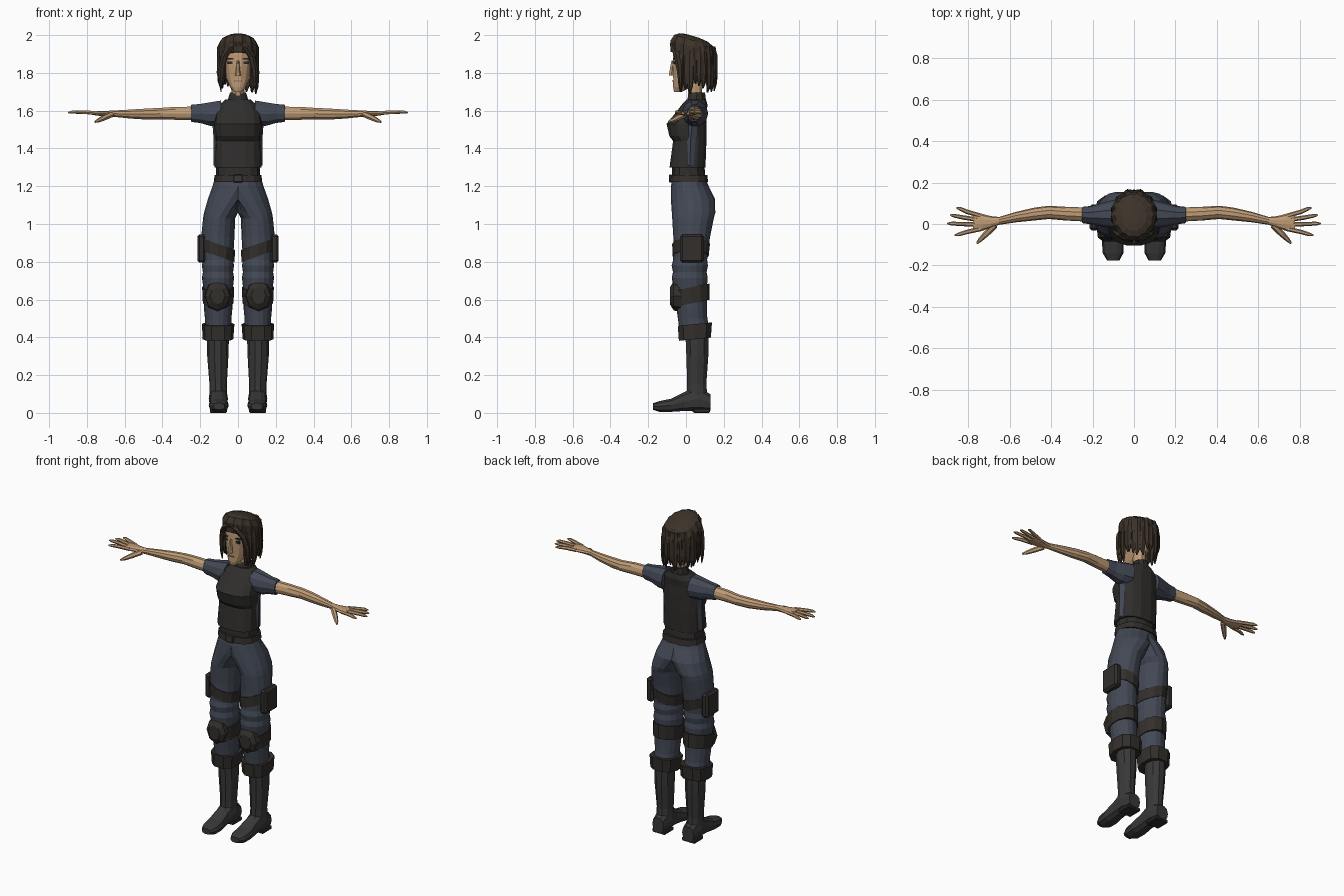
import bpy, bmesh, math, random
from mathutils import Matrix, Vector

random.seed(4)


def material(name, rgb):
    m = bpy.data.materials.new(name)
    m.diffuse_color = (*rgb, 1)
    return m


SKIN = material("skin", (0.52, 0.33, 0.18))
HAIR = material("hair", (0.045, 0.032, 0.022))
CLOTH = material("cloth", (0.055, 0.065, 0.09))
VEST = material("vest", (0.028, 0.027, 0.025))
STRAP = material("strap", (0.032, 0.028, 0.024))
BOOT = material("boot", (0.04, 0.04, 0.04))


def finish(obj, mat, mirror):
    bpy.context.collection.objects.link(obj)
    obj.data.materials.append(mat)
    if mirror:
        mod = obj.modifiers.new("mirror", 'MIRROR')
        mod.merge_threshold = 0.0005
    return obj


def loft(name, secs, mat, n=12, axis='z', p=2.0, mirror=False, tilt=(0, 0),
         half=False, flute=0.0, xf=None):
    """Skin elliptical rings; each section is (position, c1, c2, r1, r2)."""
    bm = bmesh.new()
    rings = []
    for t, c1, c2, r1, r2 in secs:
        ring = []
        for i in range(n):
            a = 2 * math.pi * i / n
            k = 1 - flute * (i % 2)
            c, s = math.cos(a), math.sin(a)
            u = r1 * k * math.copysign(abs(c) ** (2 / p), c)
            v = r2 * k * math.copysign(abs(s) ** (2 / p), s)
            t2 = t + tilt[0] * u + tilt[1] * v
            co = {'z': (c1 + u, c2 + v, t2), 'x': (t2, c1 + u, c2 + v),
                  'y': (c1 + u, t2, c2 + v)}[axis]
            co = Vector((max(co[0], 0), co[1], co[2])) if half else Vector(co)
            ring.append(bm.verts.new(xf @ co if xf else co))
        rings.append(ring)
    for a, b in zip(rings, rings[1:]):
        for i in range(n):
            j = (i + 1) % n
            bm.faces.new((a[i], a[j], b[j], b[i]))
    bm.faces.new(rings[0])
    bm.faces.new(rings[-1])
    if half:
        inner = [f for f in bm.faces if all(v.co.x < 1e-5 for v in f.verts)]
        bmesh.ops.delete(bm, geom=inner, context='FACES')
    bmesh.ops.recalc_face_normals(bm, faces=bm.faces)
    me = bpy.data.meshes.new(name)
    bm.to_mesh(me)
    bm.free()
    return finish(bpy.data.objects.new(name, me), mat, mirror)


def tube(name, pts, mat, mirror=True):
    """Tapered tube through (x, y, z, radius) points."""
    cu = bpy.data.curves.new(name, 'CURVE')
    cu.dimensions = '3D'
    cu.bevel_depth = 1.0
    cu.bevel_resolution = 1
    cu.use_fill_caps = True
    sp = cu.splines.new('POLY')
    sp.points.add(len(pts) - 1)
    for q, (x, y, z, r) in zip(sp.points, pts):
        q.co, q.radius = (x, y, z, 1), r
    sp.use_smooth = False
    return finish(bpy.data.objects.new(name, cu), mat, mirror)


def box(name, c, size, mat, mirror=False, bevel=0.0):
    bm = bmesh.new()
    bmesh.ops.create_cube(bm, size=1, matrix=Matrix.Translation(c) @ Matrix.Diagonal((*size, 1)))
    if bevel:
        bmesh.ops.bevel(bm, geom=bm.edges[:], offset=bevel, segments=1, affect='EDGES')
    me = bpy.data.meshes.new(name)
    bm.to_mesh(me)
    bm.free()
    return finish(bpy.data.objects.new(name, me), mat, mirror)


# Trousers: half body, clamped at the centre line and mirrored
loft("trousers", [
    (1.25, 0, .015, .12, .085), (1.20, 0, .02, .135, .10), (1.13, .04, .037, .12, .117),
    (1.06, .085, .04, .095, .115), (1.03, .10, .037, .085, .11), (.93, .107, .03, .088, .097),
    (.81, .106, .022, .080, .090), (.78, .106, .02, .085, .096), (.745, .106, .02, .080, .089),
    (.715, .106, .02, .085, .095), (.66, .105, .022, .078, .088), (.55, .105, .03, .075, .08),
    (.50, .105, .035, .070, .078), (.44, .105, .045, .070, .08)],
    CLOTH, n=16, half=True, mirror=True)

# Leg straps, pouches and knee pads
loft("thigh_strap", [(.895, .107, .027, .092, .100), (.83, .107, .024, .088, .096)],
     STRAP, mirror=True, tilt=(.35, 0))
box("thigh_pouch", (.193, .032, .87), (.045, .125, .15), STRAP, True, .012)
loft("knee_strap", [(.665, .105, .025, .085, .100), (.58, .105, .03, .081, .095)],
     STRAP, mirror=True, tilt=(0, .2))
loft("knee_pad", [(-.02, .108, .62, .072, .088), (-.065, .108, .62, .066, .078),
                  (-.085, .108, .62, .04, .045)], STRAP, n=8, axis='y', mirror=True)

# Boots
loft("boot_cuff", [(.47, .105, .047, .086, .094), (.39, .106, .047, .081, .088)],
     STRAP, n=10, p=2.6, mirror=True, tilt=(0, .1))
loft("boot_shaft", [(.43, .107, .058, .060, .065), (.30, .107, .060, .056, .061),
                    (.15, .105, .057, .046, .053), (.06, .105, .06, .048, .06)],
     BOOT, n=10, mirror=True)
loft("boot_foot", [(.13, .104, .055, .04, .045), (.06, .104, .075, .051, .07),
                   (-.01, .104, .06, .046, .052), (-.08, .102, .04, .053, .036),
                   (-.14, .101, .034, .05, .03), (-.175, .1, .034, .03, .018)],
     BOOT, n=10, axis='y', p=2.5, mirror=True)
box("boot_heel", (.104, .082, .012), (.09, .09, .024), VEST, True, .005)

# Waist and belt
loft("waist", [(1.24, 0, .015, .117, .088), (1.32, 0, .012, .115, .085)], VEST, p=2.4)
loft("belt", [(1.222, 0, .017, .128, .102), (1.26, 0, .017, .124, .098)], STRAP, n=14, p=2.4)
box("belt_buckle", (0, -.083, 1.241), (.05, .016, .042), BOOT, False, .004)

# Shirt under the vest, then the vest with its chest shape and collar
loft("shirt_side", [(1.31, 0, .02, .129, .05), (1.45, 0, .025, .129, .05),
                    (1.56, 0, .035, .138, .06), (1.63, 0, .05, .11, .05)], CLOTH, p=2.4)
loft("vest", [(1.30, 0, .008, .125, .097), (1.44, 0, .020, .122, .090),
              (1.465, 0, .010, .125, .100), (1.53, 0, .003, .128, .108),
              (1.585, 0, .025, .122, .085), (1.63, 0, .045, .10, .070),
              (1.66, 0, .055, .065, .052)], VEST, n=14, p=2.5)
loft("collar", [(1.64, 0, .055, .06, .055), (1.695, 0, .058, .042, .045)], VEST, n=10)

# Sleeves, arms and hands
loft("sleeve", [(.09, .048, 1.585, .07, .072), (.15, .045, 1.582, .058, .065),
                (.20, .043, 1.585, .045, .053), (.245, .043, 1.586, .040, .048),
                (.25, .043, 1.586, .036, .044)], CLOTH, n=10, axis='x', mirror=True)
loft("arm", [(.22, .045, 1.585, .034, .038), (.33, .050, 1.586, .033, .036),
             (.41, .056, 1.584, .032, .032), (.48, .048, 1.582, .031, .031),
             (.57, .033, 1.582, .025, .025), (.65, .015, 1.584, .019, .018),
             (.69, .010, 1.584, .028, .016), (.735, .008, 1.586, .042, .014),
             (.775, .008, 1.588, .038, .010)], SKIN, n=10, axis='x', mirror=True)
for label, y0, tx, ty in [("little", .040, .855, .078), ("ring", .019, .885, .043),
                          ("middle", -.003, .90, .003), ("index", -.024, .865, -.055)]:
    mx, my = (.755 + tx) / 2, (y0 + ty) / 2
    tube(label + "_finger", [(.74, y0, 1.587, .011), (mx, my, 1.592, .0105),
                             (tx - .02, ty - (ty - y0) * .15, 1.592, .009),
                             (tx, ty, 1.590, .004)], SKIN)
tube("thumb", [(.67, -.006, 1.58, .016), (.71, -.045, 1.562, .015),
               (.74, -.075, 1.547, .011), (.757, -.093, 1.540, .005)], SKIN)

# Neck and head
loft("neck", [(1.62, 0, .055, .045, .045), (1.69, 0, .048, .034, .038),
              (1.78, 0, .045, .038, .045)], SKIN, n=10)
loft("head", [(1.70, 0, -.042, .022, .022), (1.725, 0, -.022, .042, .047),
              (1.77, 0, .010, .063, .079), (1.84, 0, .025, .076, .098),
              (1.90, 0, .032, .078, .102), (1.95, 0, .040, .068, .095)], SKIN, n=14, p=2.2)
loft("nose", [(1.785, 0, -.076, .016, .018), (1.80, 0, -.076, .013, .015),
              (1.865, 0, -.070, .006, .008)], SKIN, n=6)
box("eye", (.043, -.060, 1.853), (.026, .014, .014), VEST, True)
box("eyebrow", (.043, -.061, 1.875), (.036, .014, .007), HAIR, True)
box("mouth", (0, -.067, 1.757), (.036, .012, .007), material("lips", (.3, .15, .1)))

# Hair: ridged crown, swept fringe, and a ring of hanging locks
loft("hair_crown", [(1.875, 0, .042, .110, .126), (1.935, 0, .042, .111, .127),
                    (1.97, 0, .042, .093, .107), (1.988, 0, .040, .062, .075),
                    (1.996, 0, .035, .028, .035)], HAIR, n=28, flute=.06, tilt=(0, -.3))
tube("fringe", [(.004, -.068, 1.955, .018), (.040, -.064, 1.935, .019),
                (.072, -.045, 1.89, .019), (.088, -.035, 1.82, .016),
                (.092, -.03, 1.74, .009), (.09, -.028, 1.70, .002)], HAIR)
COUNT = 19
for i in range(COUNT):
    a = math.radians(-42 + 264 * i / (COUNT - 1))
    r = 1 / math.hypot(math.cos(a) / .108, math.sin(a) / .122) - .006 * (i % 2)
    end = random.uniform(1.685, 1.745)
    xf = Matrix.Translation((0, .044, 0)) @ Matrix.Rotation(a, 4, 'Z')
    loft(f"hair_lock_{i}", [(1.94, r - .018, 0, .013, .018), (1.88, r - .007, 0, .012, .022),
                            (1.80, r - .006, 0, .013, .021), (end + .04, r - .008, 0, .011, .016),
                            (end, r - .012, random.uniform(-.008, .008), .003, .004)],
         HAIR, n=6, xf=xf)
